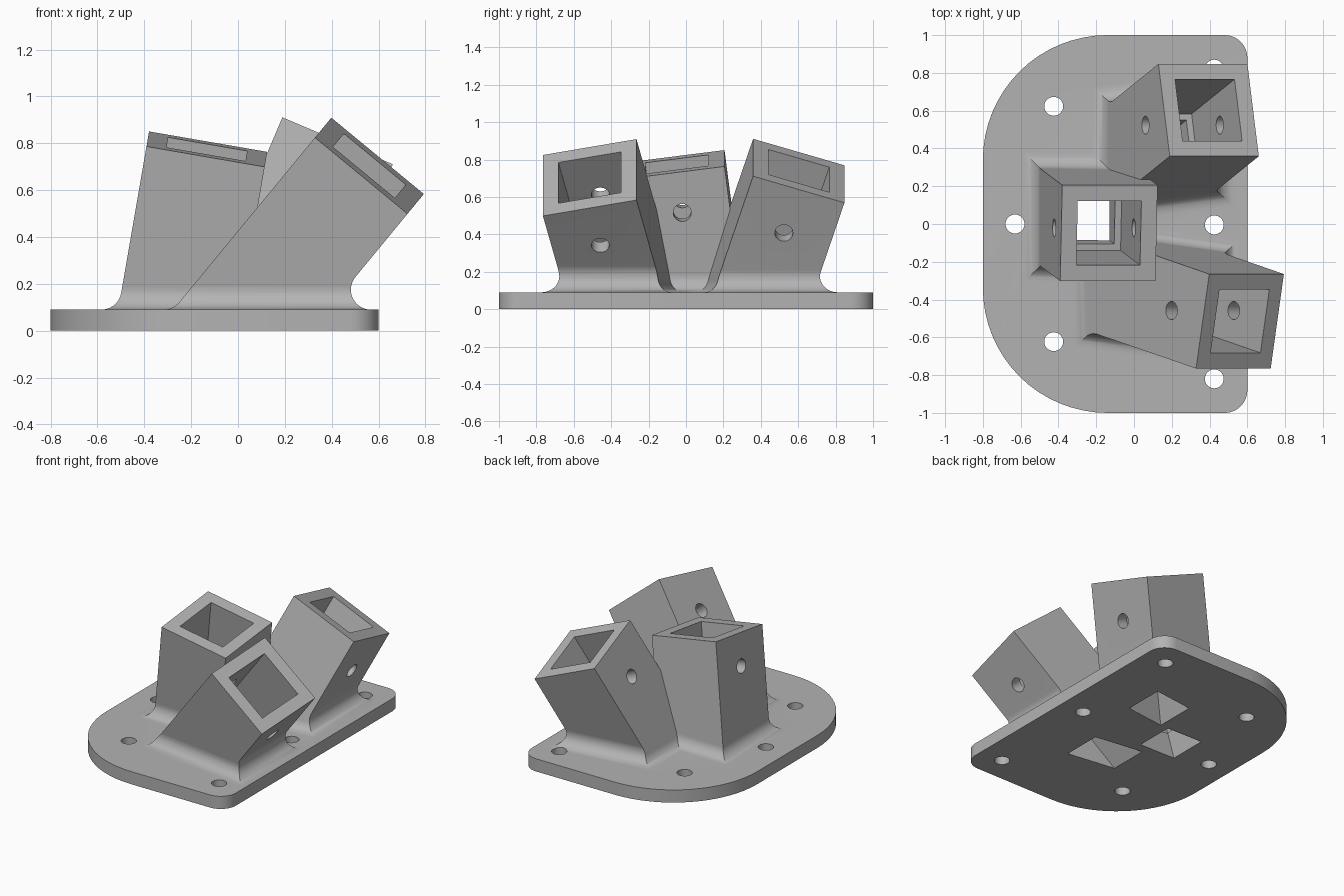
import bpy, bmesh, math
from mathutils import Vector, Matrix

if "Cube" in bpy.data.objects:
    bpy.data.objects.remove(bpy.data.objects["Cube"])

FLOOR = 0.09        # plate thickness
FILLET = 0.085      # flare radius where sockets meet the plate
OUTER, INNER, DRAIN = 0.256, 0.171, 0.136   # half widths of the square sections
DEPTH = 0.61        # socket depth down to the inner ledge

# Sockets: centre of mouth, lean about y, lean about x, distance of pin hole below mouth
SOCKETS = [
    ((-0.133, -0.048, 0.775), 9.8, 7.3, 0.22),
    ((0.561, -0.515, 0.704), 39.5, 12.4, 0.265),
    ((0.395, 0.603, 0.740), 23.0, -17.5, 0.265),
]
SCREWS = [(-0.63, 0), (-0.425, 0.623), (-0.425, -0.623),
          (0.425, -0.005), (0.425, 0.82), (0.425, -0.82)]


def make_object(name, bm):
    bmesh.ops.recalc_face_normals(bm, faces=bm.faces)
    mesh = bpy.data.meshes.new(name)
    bm.to_mesh(mesh)
    bm.free()
    ob = bpy.data.objects.new(name, mesh)
    bpy.context.collection.objects.link(ob)
    return ob


def loft(name, rings):
    bm = bmesh.new()
    loops = [[bm.verts.new(p) for p in ring] for ring in rings]
    n = len(loops[0])
    bm.faces.new(loops[0])
    bm.faces.new(loops[-1])
    for a, b in zip(loops, loops[1:]):
        for i in range(n):
            j = (i + 1) % n
            bm.faces.new((a[i], a[j], b[j], b[i]))
    return make_object(name, bm)


def cylinder(name, matrix, radius, length):
    bm = bmesh.new()
    bmesh.ops.create_cone(bm, cap_ends=True, segments=32, radius1=radius,
                          radius2=radius, depth=length, matrix=matrix)
    return make_object(name, bm)


def box(name, matrix, half, bottom, top):
    square = [(1, 1), (-1, 1), (-1, -1), (1, -1)]
    return loft(name, [[matrix @ Vector((a * half, b * half, z)) for a, b in square]
                       for z in (bottom, top)])


def combine(target, other, operation):
    mod = target.modifiers.new(operation.lower(), 'BOOLEAN')
    mod.operation, mod.solver, mod.object = operation, 'EXACT', other
    bpy.context.view_layer.objects.active = target
    bpy.ops.object.modifier_apply(modifier=mod.name)
    bpy.data.objects.remove(other)


def flare(h, nz, z):
    """Outward position of a sloped wall with its fillet, at height z above the plate."""
    if z < FILLET * (1 - nz):
        return FILLET * (1 - nz) / h - math.sqrt(max(0, FILLET**2 - (z - FILLET)**2))
    return -nz / h * z


def socket_body(name, matrix):
    c = matrix.translation
    u, v = matrix.col[0].xyz, matrix.col[1].xyz
    normals = [u, v, -u, -v]
    ends = [FILLET * (1 - n.z) for n in normals]
    levels = {round(FILLET * (1 - math.cos(math.radians(t))), 4) for t in range(0, 180, 9)}
    levels = sorted({z for z in levels if z < max(ends)} | {round(e, 4) for e in ends})
    rings = []
    for k, z in enumerate([0] + levels):
        lines = []
        for n in normals:
            h = n.xy.length
            d = (n.dot(c) + OUTER - n.z * FLOOR) / h + flare(h, n.z, z)
            lines.append((n.x / h, n.y / h, d))
        ring = []
        for i in range(4):      # mitred corner between neighbouring walls
            a, b, d = lines[i]
            e, f, g = lines[(i + 1) % 4]
            det = a * f - b * e
            ring.append(((d * f - b * g) / det, (a * g - d * e) / det,
                         FLOOR + z if k else FLOOR / 2))
        rings.append(ring)
    rings.append([c + OUTER * (a * u + b * v) for a, b in ((1, 1), (-1, 1), (-1, -1), (1, -1))])
    return loft(name, rings)


# Plate: large rounded corners on the left, small ones on the right
outline = []
for x, y, r, start in ((0.6, 1, 0.12, 0), (-0.8, 1, 0.66, 90),
                       (-0.8, -1, 0.66, 180), (0.6, -1, 0.12, 270)):
    cx, cy = x - math.copysign(r, x), y - math.copysign(r, y)
    for i in range(17):
        t = math.radians(start + 90 * i / 16)
        outline.append((cx + r * math.cos(t), cy + r * math.sin(t)))
bracket = loft("socket_bracket", [[(x, y, z) for x, y in outline] for z in (0, FLOOR)])

# Leaning square sockets
frames = []
for centre, lean_y, lean_x, pin in SOCKETS:
    m = (Matrix.Translation(centre) @ Matrix.Rotation(math.radians(lean_y), 4, 'Y')
         @ Matrix.Rotation(math.radians(lean_x), 4, 'X'))
    frames.append((m, pin))
    combine(bracket, socket_body("socket_body", m), 'UNION')

# Socket cavities, smaller drain openings through the plate, and pin holes
for m, pin in frames:
    combine(bracket, box("cavity", m, INNER, -DEPTH, 0.1), 'DIFFERENCE')
    combine(bracket, box("drain", m, DRAIN, -1.3, -DEPTH + 0.05), 'DIFFERENCE')
    across = m @ Matrix.Translation((0, 0, -pin)) @ Matrix.Rotation(math.pi / 2, 4, 'Y')
    combine(bracket, cylinder("pin_hole", across, 0.048, 0.6), 'DIFFERENCE')

# Screw holes in the plate
for x, y in SCREWS:
    combine(bracket, cylinder("screw_hole", Matrix.Translation((x, y, 0.04)), 0.05, 0.16),
            'DIFFERENCE')

# Single grey material
grey = bpy.data.materials.new("plain grey")
grey.diffuse_color = (0.45, 0.45, 0.45, 1)
grey.use_nodes = True
grey.node_tree.nodes["Principled BSDF"].inputs["Base Color"].default_value = grey.diffuse_color
bracket.data.materials.clear()
bracket.data.materials.append(grey)
for face in bracket.data.polygons:
    face.material_index = 0
bpy.ops.object.select_all(action='DESELECT')
bracket.select_set(True)
bpy.context.view_layer.objects.active = bracket
bpy.ops.object.shade_smooth_by_angle(angle=math.radians(30))
